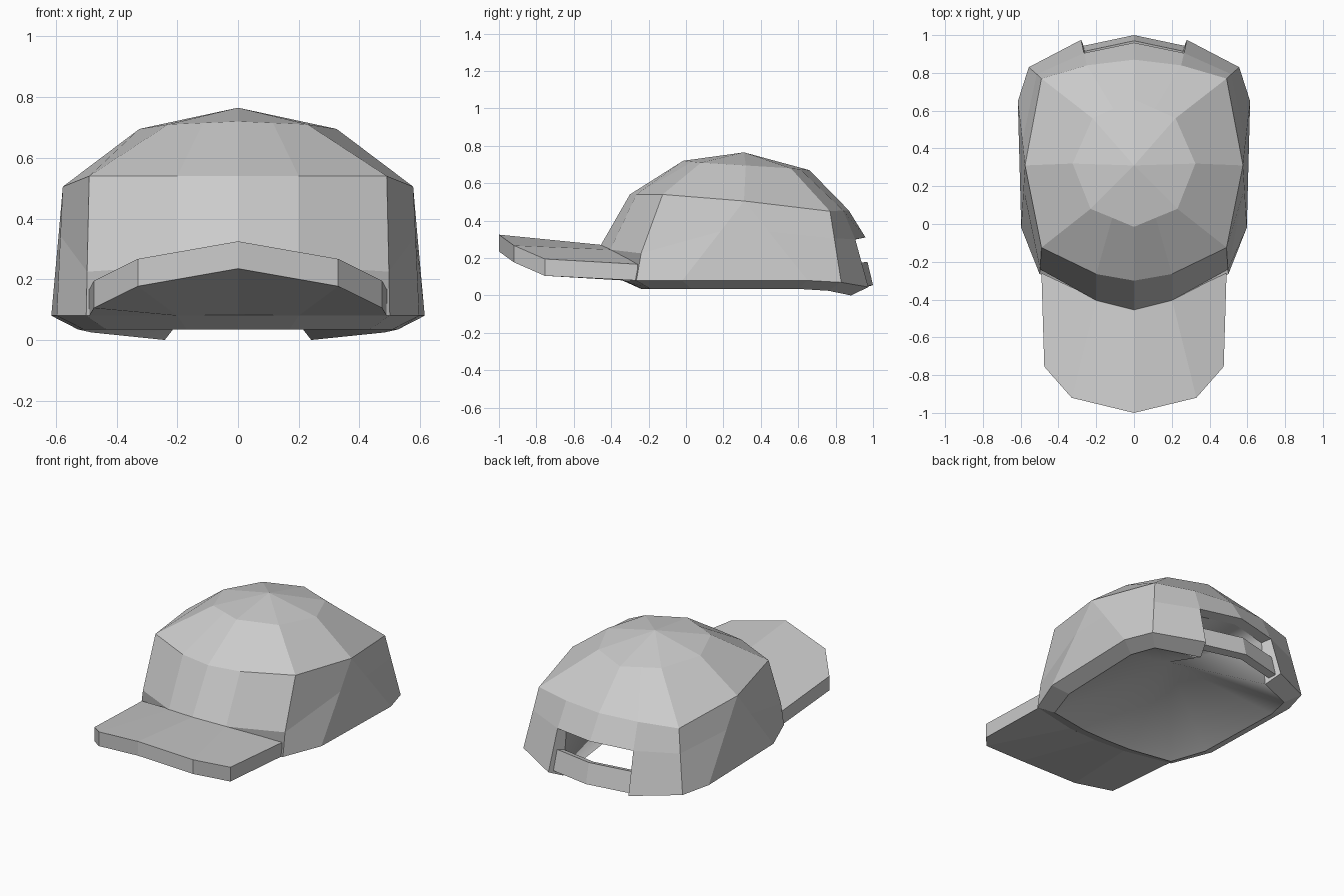
import bpy, bmesh
from mathutils import Vector

cube = bpy.data.objects.get("Cube")
if cube:
    bpy.data.objects.remove(cube, do_unlink=True)

fabric = bpy.data.materials.new("light_grey_fabric")
fabric.use_nodes = True
GREY = (0.6, 0.6, 0.6, 1)
fabric.diffuse_color = GREY
fabric.node_tree.nodes["Principled BSDF"].inputs["Base Color"].default_value = GREY


def flipped(p):
    return Vector((-p[0], p[1], p[2]))


def shifted(row, offset):
    return [Vector(p) + Vector(offset) for p in row]


def finish(bm, name):
    bmesh.ops.remove_doubles(bm, verts=bm.verts, dist=0.0005)
    loose = [v for v in bm.verts if not v.link_faces]
    bmesh.ops.delete(bm, geom=loose, context='VERTS')
    bmesh.ops.recalc_face_normals(bm, faces=bm.faces)
    mesh = bpy.data.meshes.new(name)
    bm.to_mesh(mesh)
    bm.free()
    mesh.materials.append(fabric)
    obj = bpy.data.objects.new(name, mesh)
    bpy.context.collection.objects.link(obj)


def slab(name, *half_rows):
    """Closed sleeve through four rows of points, each mirrored from its centre."""
    bm = bmesh.new()
    rows = []
    for half in half_rows:
        full = [flipped(p) for p in half[:0:-1]] + [Vector(p) for p in half]
        rows.append([bm.verts.new(p) for p in full])
    for k, r in enumerate(rows):
        s = rows[(k + 1) % len(rows)]
        for i in range(len(r) - 1):
            bm.faces.new((r[i], r[i + 1], s[i + 1], s[i]))
    for i in (0, -1):
        bm.faces.new([r[i] for r in rows])
    finish(bm, name)


# Crown: each seam runs from the button to upper ring, shoulder, middle and hem
top = (0, 0.31, 0.765)
side_top, side_shoulder = (0.325, 0.32, 0.695), (0.577, 0.31, 0.505)
seams = [
    ((0, -0.015, 0.72), (0, -0.30, 0.54), (0, -0.455, 0.27), (0, -0.34, 0.08)),
    ((0.115, 0.033, 0.715), (0.2, -0.265, 0.54), (0.2, -0.405, 0.245), (0.2, -0.33, 0.08)),
    ((0.23, 0.08, 0.71), (0.49, -0.125, 0.54), (0.497, -0.24, 0.225), (0.5, -0.265, 0.08)),
    (side_top, side_shoulder, (0.585, 0.185, 0.343), (0.597, -0.02, 0.08)),
    (side_top, side_shoulder, (0.591, 0.44, 0.343), (0.615, 0.65, 0.08)),
    ((0.22, 0.56, 0.68), (0.49, 0.77, 0.45), (0.515, 0.793, 0.306), (0.557, 0.83, 0.07)),
    ((0.11, 0.61, 0.675), (0.25, 0.84, 0.455), (0.265, 0.905, 0.30), (0.28, 0.975, 0.045)),
    ((0, 0.66, 0.67), (0, 0.87, 0.455), (0, 0.96, 0.31), (0, 1.0, 0.2)),
]
columns = [[Vector(p) for p in (top,) + seam] for seam in seams]
back = len(columns) - 1
columns += [[flipped(p) for p in col] for col in columns[back - 1:0:-1]]

bm = bmesh.new()
grid = [[bm.verts.new(p) for p in col] for col in columns]
for i, col in enumerate(grid):
    following = grid[(i + 1) % len(grid)]
    for j in range(4):
        # the lowest patch at the back is left open for the strap
        if j == 3 and i in (back - 1, back):
            continue
        bm.faces.new((col[j], col[j + 1], following[j + 1], following[j]))

# Folded hem following the crown's edge and rising round the back opening
hem = [(col[4], 0.1, 0.045) for col in grid]
opening = [(grid[i][3], 0.06, 0.012) for i in (back - 1, back, back + 1)]
edge = hem[:back] + opening + hem[back + 1:]
outer, inner = [], []
for vert, depth, drop in edge:
    inward = Vector((-vert.co.x, top[1] - vert.co.y, 0)).normalized() * depth
    outer.append(vert)
    inner.append(bm.verts.new(vert.co + inward - Vector((0, 0, drop))))

# Shallow lining fanning up from the hem to a point under the button
peak = bm.verts.new((0, 0.31, 0.31))
for i in range(len(outer)):
    k = (i + 1) % len(outer)
    bm.faces.new((outer[i], inner[i], inner[k], outer[k]))
    bm.faces.new((inner[i], peak, inner[k])).smooth = True
finish(bm, "crown")

# Brim: slopes up from the crown and droops toward its sides
brim_edge = [(0, -1.0, 0.325), (0.33, -0.92, 0.267), (0.475, -0.755, 0.195)]
slab("brim",
     [(0, -0.45, 0.27), (0.2, -0.395, 0.245), (0.49, -0.26, 0.167)],
     brim_edge,
     shifted(brim_edge, (0, 0, -0.09)),
     [(0, -0.34, 0.083), (0.2, -0.33, 0.08), (0.49, -0.26, 0.08)])

# Adjustable strap across the back opening
strap_low = [(0, 1.0, 0.055), (0.33, 0.93, 0.045)]
strap_high = [(0, 0.97, 0.18), (0.33, 0.9, 0.17)]
inset = (0, -0.045, -0.012)
slab("back_strap", strap_low, strap_high,
     shifted(strap_high, inset), shifted(strap_low, inset))
